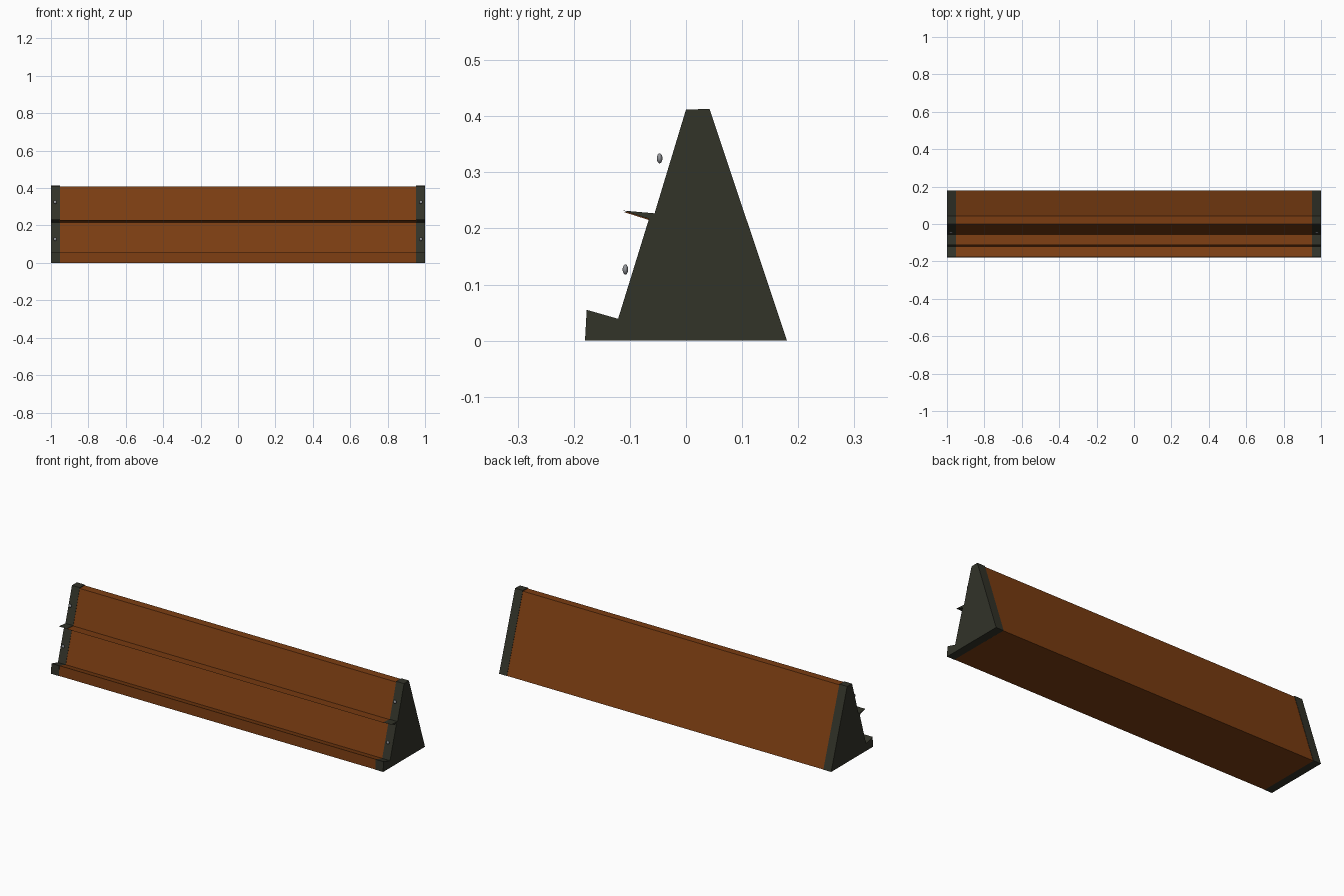
import bpy, bmesh

if "Cube" in bpy.data.objects:
    bpy.data.objects.remove(bpy.data.objects["Cube"])

def material(name, rgb):
    m = bpy.data.materials.new(name)
    m.diffuse_color = (*rgb, 1)
    m.use_nodes = True
    m.node_tree.nodes["Principled BSDF"].inputs["Base Color"].default_value = m.diffuse_color
    return m

brown = material("rust brown", (0.20, 0.047, 0.006))
dark = material("dark olive", (0.032, 0.033, 0.022))
steel = material("steel grey", (0.30, 0.31, 0.33))

# Side profile (y, z): front lip, sloped face, thin shelf, flat crest, sloped back
PROFILE = [(-0.18, 0), (-0.177, 0.055), (-0.121, 0.039), (-0.066, 0.217),
           (-0.113, 0.232), (-0.056, 0.227), (0.0, 0.412), (0.042, 0.413), (0.18, 0)]

def extrude_profile(name, x0, x1, mat, scale=1.0):
    bm = bmesh.new()
    face = bm.faces.new([bm.verts.new((x0, y * scale, z * scale)) for y, z in PROFILE])
    out = bmesh.ops.extrude_face_region(bm, geom=[face])
    verts = [g for g in out["geom"] if isinstance(g, bmesh.types.BMVert)]
    bmesh.ops.translate(bm, vec=(x1 - x0, 0, 0), verts=verts)
    bmesh.ops.recalc_face_normals(bm, faces=bm.faces)
    me = bpy.data.meshes.new(name)
    bm.to_mesh(me)
    bm.free()
    me.materials.append(mat)
    ob = bpy.data.objects.new(name, me)
    bpy.context.collection.objects.link(ob)
    return ob

# Long main body
extrude_profile("body", -0.955, 0.955, brown, 0.99)

for side, label in ((-1, "left"), (1, "right")):
    # End cap
    extrude_profile(label + "_end_cap", side * 0.953, side * 1.0, dark)
    # Rivets standing just off the sloped face
    for y, z, level in ((-0.047, 0.325, "upper"), (-0.108, 0.127, "lower")):
        bpy.ops.mesh.primitive_uv_sphere_add(segments=16, ring_count=10, radius=0.009,
                                             location=(side * 0.978, y, z))
        ob = bpy.context.object
        ob.name = f"{label}_{level}_rivet"
        ob.scale = (1, 0.55, 1)
        ob.data.materials.append(steel)
        bpy.ops.object.shade_smooth()
